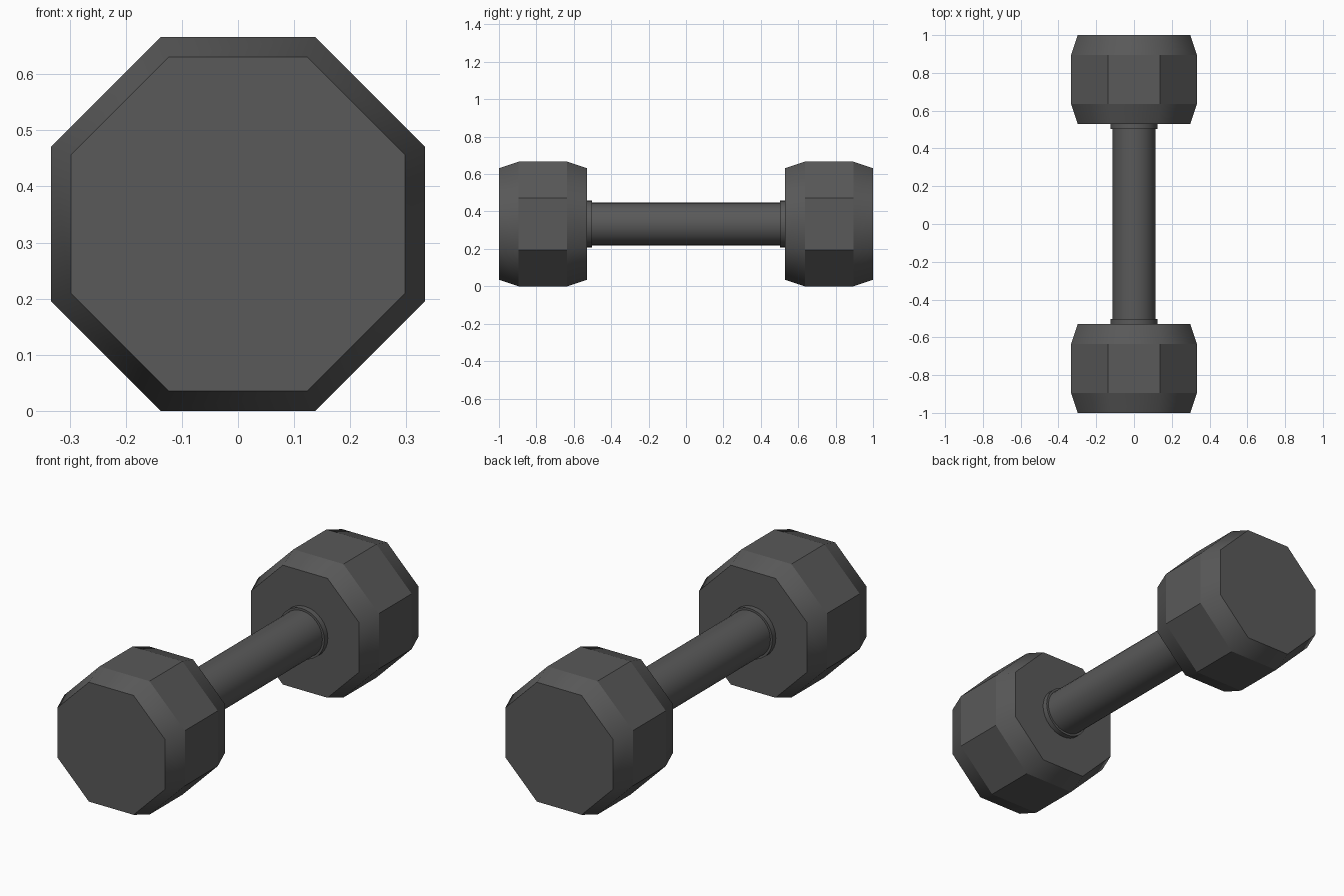
import bpy, bmesh, math

if "Cube" in bpy.data.objects:
    bpy.data.objects.remove(bpy.data.objects["Cube"])

ZC = 0.333  # height of the long axis

iron = bpy.data.materials.new("dark grey iron")
iron.diffuse_color = (0.1, 0.1, 0.1, 1)
iron.use_nodes = True
iron.node_tree.nodes["Principled BSDF"].inputs["Base Color"].default_value = iron.diffuse_color


def lathe(name, profile, sides, phase=0.0, sharp=None):
    """Sweep (y, radius) rings round the long axis, capped at both ends."""
    bm = bmesh.new()
    rings = []
    for y, r in profile:
        angles = [phase + 2 * math.pi * i / sides for i in range(sides)]
        rings.append([bm.verts.new((r * math.cos(a), y, ZC + r * math.sin(a))) for a in angles])
    for a, b in zip(rings, rings[1:]):
        for i in range(sides):
            j = (i + 1) % sides
            bm.faces.new((a[i], a[j], b[j], b[i]))
    bm.faces.new(rings[0])
    bm.faces.new(rings[-1])
    bmesh.ops.recalc_face_normals(bm, faces=bm.faces[:])
    for f in bm.faces:
        f.smooth = True
    for e in bm.edges:
        e.smooth = not sharp(e)
    mesh = bpy.data.meshes.new(name)
    bm.to_mesh(mesh)
    bm.free()
    mesh.materials.append(iron)
    obj = bpy.data.objects.new(name, mesh)
    bpy.context.collection.objects.link(obj)
    return obj


def along(e):
    return abs(e.verts[0].co.y - e.verts[1].co.y) > 1e-4


def head_sharp(e):
    # ring edges are creased, long side edges too; chamfer corners stay soft
    mid = (abs(e.verts[0].co.y) + abs(e.verts[1].co.y)) / 2
    return not along(e) or 0.64 < mid < 0.89


def round_sharp(e):
    return not along(e)


# octagonal weights and collars at both ends
K = 1 / math.cos(math.pi / 8)  # flat-side distance to corner radius
for side, s in (("front", -1), ("back", 1)):
    lathe(side + "_weight",
          [(s * 0.53, 0.298 * K), (s * 0.635, 0.333 * K),
           (s * 0.895, 0.333 * K), (s * 1.0, 0.298 * K)],
          8, math.pi / 8, head_sharp)
    lathe(side + "_collar", [(s * 0.503, 0.125), (s * 0.535, 0.125)], 32, 0, round_sharp)

# round handle
lathe("handle", [(-0.54, 0.114), (0.54, 0.114)], 32, 0, round_sharp)
